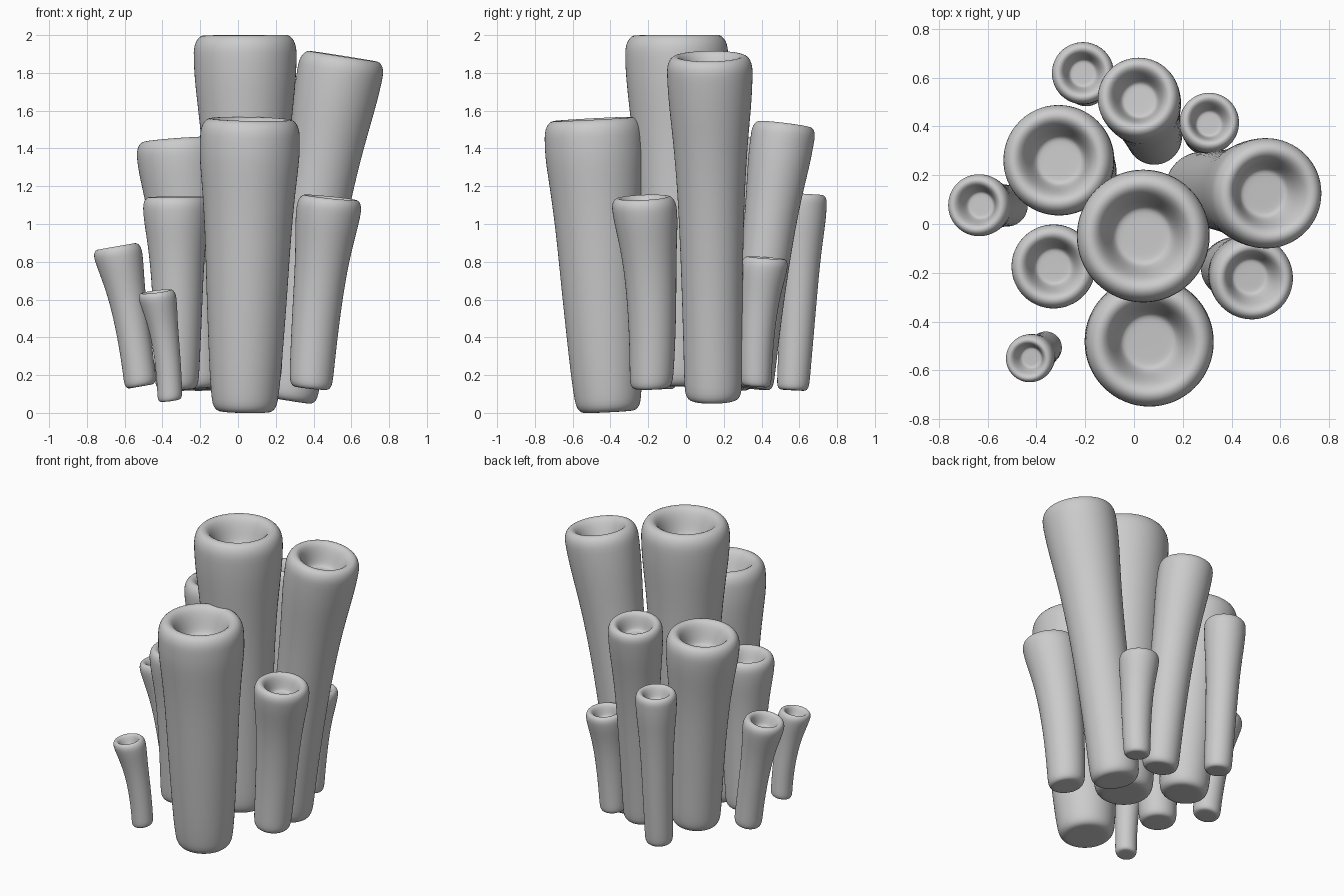
import bpy, bmesh, math
from mathutils import Vector

SIDES = 32

# flaring outer wall: (fraction of length, fraction of top radius)
WALL = [(0.12, 0.69), (0.25, 0.715), (0.38, 0.745), (0.5, 0.775), (0.62, 0.815),
        (0.73, 0.875), (0.81, 0.935), (0.88, 0.985)]
# foot: (height in radii, fraction of top radius)
FOOT = [(0.0, 0.4), (0.0, 0.51), (0.045, 0.59), (0.15, 0.65), (0.35, 0.675)]
# rounded rim and blind hole: (depth below top in radii, fraction of top radius)
RIM = [(0.42, 1.0), (0.25, 0.995), (0.11, 0.95), (0.025, 0.875), (0.0, 0.79), (0.025, 0.71),
       (0.11, 0.63), (0.28, 0.555), (0.48, 0.485), (0.59, 0.425), (0.61, 0.36), (0.61, 0.2)]


def tube(name, base, top, r, bend=(0, 0), swell=0):
    """Lofted tube; bend shifts the middle of its axis, swell thickens its waist."""
    r *= 1.01
    p0, p2 = Vector(base), Vector(top)
    p1 = (p0 + p2) / 2 + 2 * Vector((bend[0], bend[1], 0))
    length = (p2 - p0).length
    limit = 1 - 0.5 * r / length
    profile = [(h * r / length, f) for h, f in FOOT]
    profile += [(t, f + swell * math.sin(math.pi * t)) for t, f in WALL if t < limit]
    profile += [(1 - d * r / length, f) for d, f in RIM]
    q = Vector((0, 0, 1)).rotation_difference(p2 - p0)

    bm = bmesh.new()
    rings = []
    for t, f in profile:
        centre = p0 * (1 - t) ** 2 + p1 * 2 * t * (1 - t) + p2 * t * t
        ring = []
        for i in range(SIDES):
            a = 2 * math.pi * i / SIDES
            ring.append(bm.verts.new(
                centre + q @ Vector((math.cos(a), math.sin(a), 0)) * f * r))
        rings.append(ring)
    for lo, hi in zip(rings, rings[1:]):
        for i in range(SIDES):
            j = (i + 1) % SIDES
            bm.faces.new((lo[i], lo[j], hi[j], hi[i]))
    bm.faces.new(rings[0][::-1])
    bm.faces.new(rings[-1])
    for face in bm.faces:
        face.smooth = True
    mesh = bpy.data.meshes.new(name)
    bm.to_mesh(mesh)
    bm.free()
    obj = bpy.data.objects.new(name, mesh)
    bpy.context.collection.objects.link(obj)
    sub = obj.modifiers.new("smooth", 'SUBSURF')
    sub.levels = sub.render_levels = 1


# large tubes
tube("centre_tube", (0.05, -0.04, 0.14), (0.037, -0.05, 2.002), 0.272)
tube("front_tube", (0.035, -0.41, 0.005), (0.065, -0.49, 1.558), 0.263, (0, 0), 0.06)
tube("right_tube", (0.27, 0.145, 0.065), (0.558, 0.125, 1.89), 0.226, (-0.02, 0), -0.025)
tube("left_back_tube", (-0.22, 0.21, 0.125), (-0.317, 0.265, 1.45), 0.226, (0.008, 0))

# medium tubes
tube("left_front_tube", (-0.325, -0.16, 0.125), (-0.332, -0.175, 1.145), 0.172, (0.008, 0))
tube("right_front_tube", (0.385, -0.185, 0.13), (0.49, -0.228, 1.142), 0.17, (-0.012, 0.023))
tube("back_tube", (0.085, 0.35, 0.13), (0.015, 0.523, 1.53), 0.168, (0.01, -0.014))

# small tubes
tube("back_left_tube", (-0.195, 0.565, 0.12), (-0.21, 0.62, 1.16), 0.127, (0, 0.004))
tube("back_right_tube", (0.285, 0.37, 0.14), (0.31, 0.422, 0.822), 0.122, (0, -0.015))
tube("left_tube", (-0.515, 0.075, 0.14), (-0.645, 0.077, 0.882), 0.127, (0.012, 0), -0.05)
tube("tiny_front_tube", (-0.36, -0.505, 0.065), (-0.434, -0.555, 0.643), 0.098, (0.016, 0.008), -0.05)
